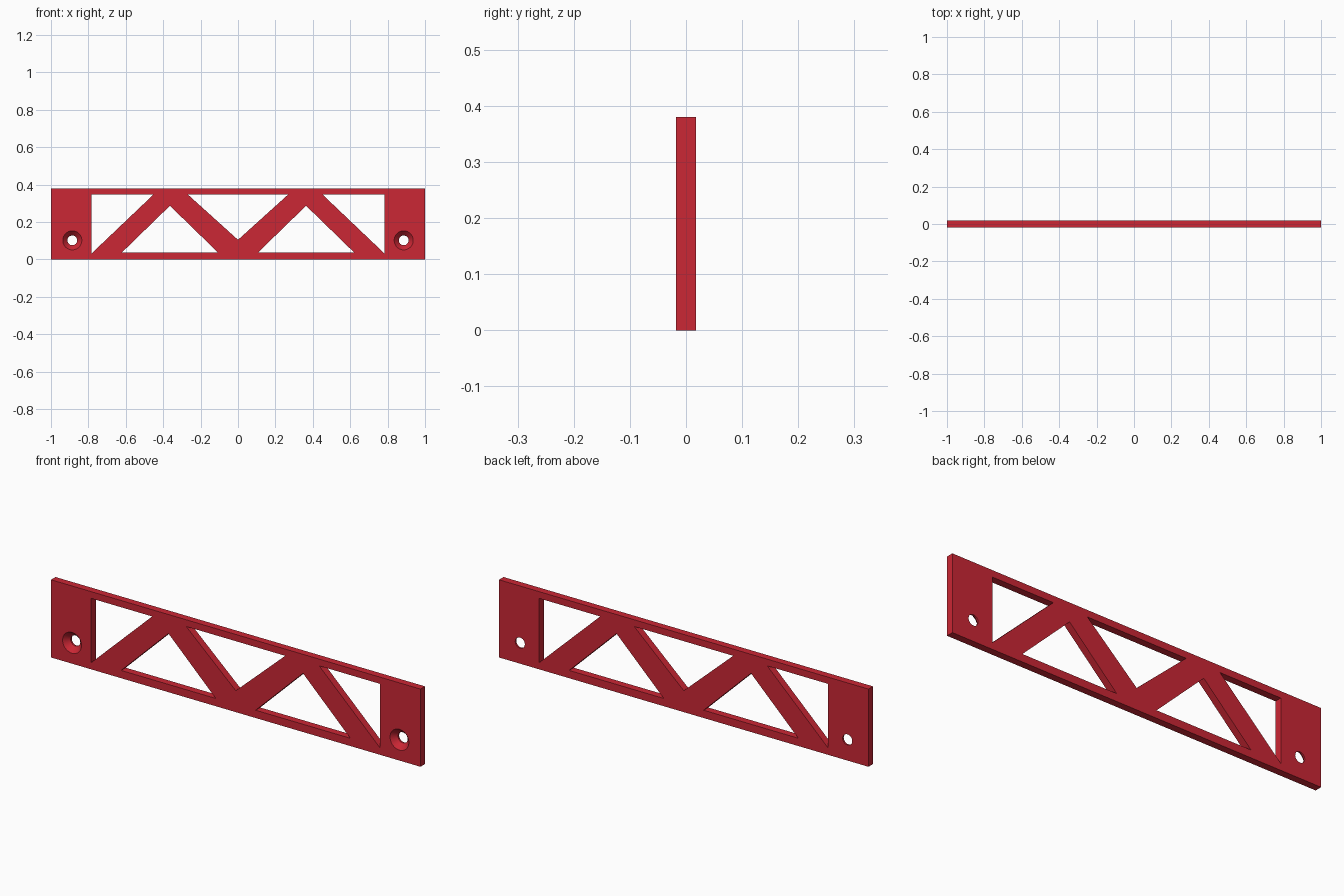
import bpy, bmesh, math

if "Cube" in bpy.data.objects:
    bpy.data.objects.remove(bpy.data.objects["Cube"])

H, T = 0.38, 0.0175   # plate height, half thickness


def mesh_object(name, bm):
    bmesh.ops.recalc_face_normals(bm, faces=bm.faces[:])
    mesh = bpy.data.meshes.new(name)
    bm.to_mesh(mesh)
    bm.free()
    obj = bpy.data.objects.new(name, mesh)
    bpy.context.collection.objects.link(obj)
    return obj


def prism(bm, outline, depth):
    """Extrude an x,z outline through y."""
    face = bm.faces.new([bm.verts.new((x, -depth, z)) for x, z in outline])
    ext = bmesh.ops.extrude_face_region(bm, geom=[face])["geom"]
    verts = [v for v in ext if isinstance(v, bmesh.types.BMVert)]
    bmesh.ops.translate(bm, verts=verts, vec=(0, 2 * depth, 0))


def countersink(bm, cx, cz, n=48):
    """Screw hole cutter: wide cone at the front, narrow bore to the back."""
    rings = []
    for y, r in ((-0.05, 0.051), (-T, 0.051), (0.009, 0.026), (0.05, 0.026)):
        rings.append([bm.verts.new((cx + r * math.cos(2 * math.pi * i / n), y,
                                    cz + r * math.sin(2 * math.pi * i / n)))
                      for i in range(n)])
    for a, b in zip(rings, rings[1:]):
        for i in range(n):
            j = (i + 1) % n
            bm.faces.new((a[i], a[j], b[j], b[i]))
    bm.faces.new(rings[0])
    bm.faces.new(rings[-1])


# Solid plate
bm = bmesh.new()
prism(bm, [(-1, 0), (1, 0), (1, H), (-1, H)], T)
plate = mesh_object("truss_plate", bm)

# Truss windows and screw holes, mirrored left and right
bm = bmesh.new()
prism(bm, [(-0.268, 0.347), (0, 0.105), (0.268, 0.347)], 0.1)
for s in (-1, 1):
    prism(bm, [(s * 0.782, 0.347), (s * 0.452, 0.347), (s * 0.782, 0.033)], 0.1)
    prism(bm, [(s * 0.62, 0.038), (s * 0.108, 0.038), (s * 0.364, 0.287)], 0.1)
    countersink(bm, s * 0.886, 0.102)
cutter = mesh_object("window_cutter", bm)
cutter.hide_render = True

# Cut, apply and discard the cutter
bpy.context.view_layer.objects.active = plate
plate.select_set(True)
mod = plate.modifiers.new("windows", "BOOLEAN")
mod.operation = "DIFFERENCE"
mod.solver = "EXACT"
mod.object = cutter
bpy.ops.object.modifier_apply(modifier=mod.name)
bpy.data.objects.remove(cutter)
bpy.ops.object.shade_smooth_by_angle(angle=math.radians(25))

# Red finish
red = bpy.data.materials.new("red")
red.diffuse_color = (0.6, 0.02, 0.035, 1)
red.use_nodes = True
red.node_tree.nodes["Principled BSDF"].inputs["Base Color"].default_value = red.diffuse_color
plate.data.materials.clear()
plate.data.materials.append(red)
